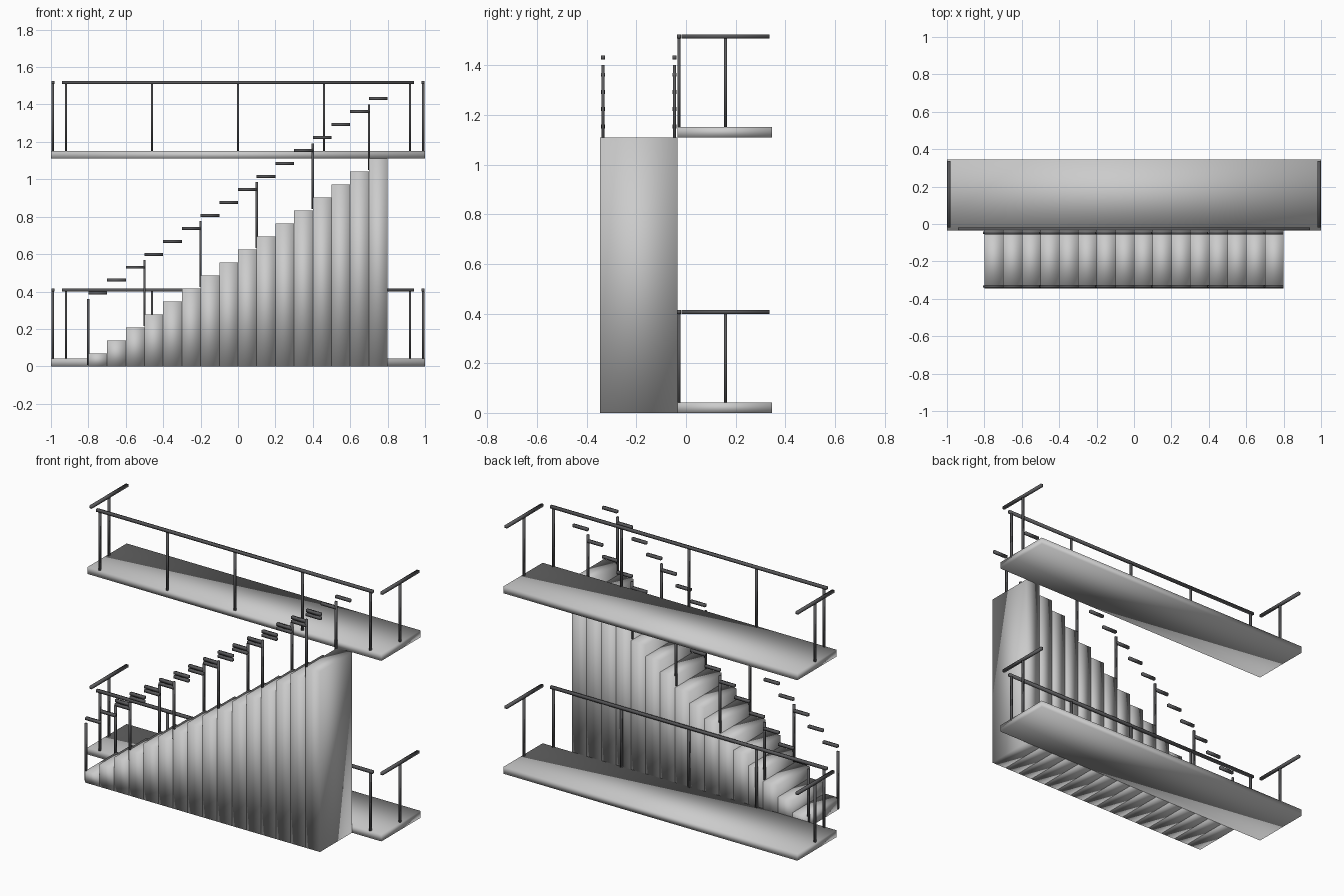
import bpy, bmesh
from mathutils import Vector, Matrix

if "Cube" in bpy.data.objects:
    bpy.data.objects.remove(bpy.data.objects["Cube"])

STEPS, RUN, RISE = 16, 0.1, 1.11 / 16
RAIL, POST = 0.008, 0.006     # half thickness of the square bars

metal = bpy.data.materials.new("dark_metal")
metal.diffuse_color = (0.1, 0.1, 0.105, 1)
metal.use_nodes = True
metal.node_tree.nodes["Principled BSDF"].inputs["Base Color"].default_value = metal.diffuse_color


def finish(name, bm, mat=None):
    # the whole model is smooth shaded, boxes included
    for f in bm.faces:
        f.smooth = True
    mesh = bpy.data.meshes.new(name)
    bm.to_mesh(mesh)
    bm.free()
    if mat:
        mesh.materials.append(mat)
    obj = bpy.data.objects.new(name, mesh)
    bpy.context.collection.objects.link(obj)


def add_box(bm, lo, hi):
    lo, hi = Vector(lo), Vector(hi)
    m = Matrix.Translation((lo + hi) / 2) @ Matrix.Diagonal((*(hi - lo), 1))
    bmesh.ops.create_cube(bm, size=1, matrix=m)


def add_bar(bm, a, b, r):
    # square bar along one axis from a to b
    a, b = Vector(a), Vector(b)
    pad = Vector([0 if abs(d) > 1e-6 else r for d in b - a])
    add_box(bm, a - pad, b + pad)


# two landings, each with a front railing and one railing at each end
for level, z in (("lower", 0.0), ("upper", 1.11)):
    bm = bmesh.new()
    add_box(bm, (-1, -0.035, z), (1, 0.346, z + 0.042))
    finish(level + "_landing", bm)

    floor, top = z + 0.04, z + 0.407
    bm = bmesh.new()
    add_bar(bm, (-0.94, -0.028, top), (0.94, -0.028, top), RAIL)
    for i in range(-2, 3):
        add_bar(bm, (0.46 * i, -0.028, floor), (0.46 * i, -0.028, top), POST)
    for x in (-0.99, 0.99):
        add_bar(bm, (x, -0.018, top), (x, 0.337, top), RAIL)
        add_bar(bm, (x, 0.16, floor), (x, 0.16, top), POST)
    finish(level + "_landing_railing", bm, metal)

# solid steps, each standing on the floor
bm = bmesh.new()
for i in range(STEPS):
    x = -0.8 + i * RUN
    add_box(bm, (x, -0.346, 0), (x + RUN, -0.035, (i + 1) * RISE))
finish("stair_steps", bm)

# stepped handrails on both sides, with a post every third step
for side, y in (("front", -0.334), ("back", -0.047)):
    bm = bmesh.new()
    for i in range(STEPS):
        x, z = -0.8 + i * RUN, i * RISE
        add_bar(bm, (x, y, z + 0.391), (x + RUN, y, z + 0.391), RAIL)
        if i % 3 == 0:
            add_bar(bm, (x, y, z + 0.008), (x, y, z + 0.36), POST)
    finish(side + "_stair_railing", bm, metal)
